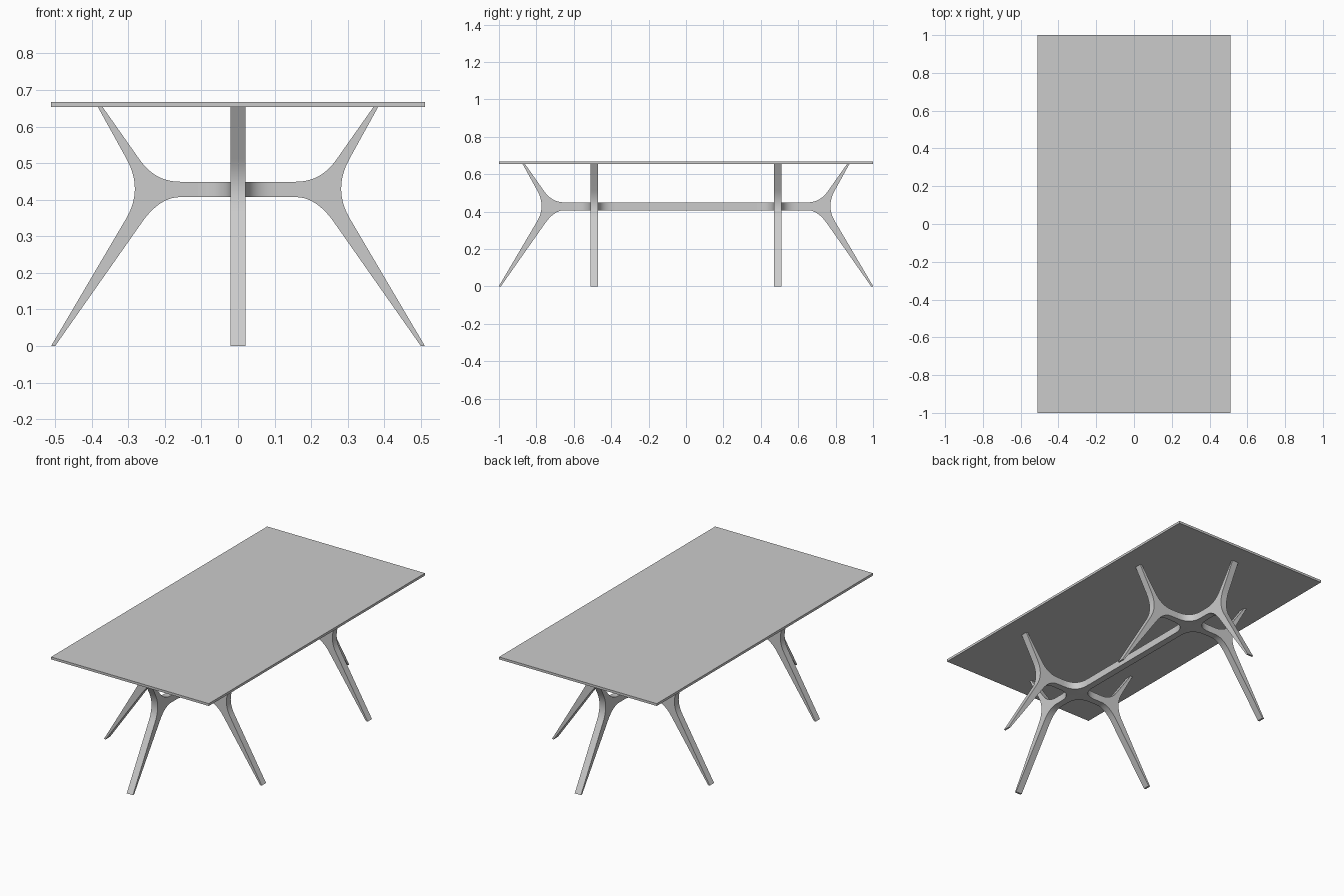
import bpy, bmesh, math
from mathutils import Vector

cube = bpy.data.objects.get("Cube")
if cube:
    bpy.data.objects.remove(cube, do_unlink=True)

grey = bpy.data.materials.new("light grey")
grey.use_nodes = True
colour = (0.6, 0.6, 0.6, 1)
grey.diffuse_color = colour
grey.node_tree.nodes["Principled BSDF"].inputs["Base Color"].default_value = colour

THICK = 0.04              # width of every leg and rail
RAIL_LOW, RAIL_HIGH = 0.407, 0.449
TOP_LOW, TOP_HIGH = 0.653, 0.667
HUB_Y = 0.49              # distance of each leg crossing from the centre


def arc(a, corner, b, steps=10):
    """Rounded corner running from a to b."""
    a, c, b = Vector(a), Vector(corner), Vector(b)
    ts = [i / steps for i in range(steps + 1)]
    return [a * (1 - t) ** 2 + c * 2 * t * (1 - t) + b * t * t for t in ts]


def prism(name, points, place, depth):
    """Extrude a flat outline; place maps (u, v) into space."""
    bm = bmesh.new()
    face = bm.faces.new([bm.verts.new(place(u, v)) for u, v in points])
    moved = bmesh.ops.extrude_face_region(bm, geom=[face])["geom"]
    bmesh.ops.translate(bm, vec=depth, verts=[v for v in moved if isinstance(v, bmesh.types.BMVert)])
    bmesh.ops.recalc_face_normals(bm, faces=bm.faces[:])
    mesh = bpy.data.meshes.new(name)
    bm.to_mesh(mesh)
    bm.free()
    mesh.materials.append(grey)
    obj = bpy.data.objects.new(name, mesh)
    bpy.context.collection.objects.link(obj)
    bpy.ops.object.select_all(action="DESELECT")
    obj.select_set(True)
    bpy.context.view_layer.objects.active = obj
    bpy.ops.object.shade_smooth_by_angle(angle=math.radians(30))
    return obj


def frame_outline(reach):
    """Rail with a forked, tapering leg at both ends, moved out by reach."""
    half = arc((0.158, RAIL_HIGH), (0.226, RAIL_HIGH), (0.268, 0.508))
    half += [Vector((0.37, TOP_LOW)), Vector((0.383, TOP_LOW))]
    half += arc((0.305, 0.512), (0.2586, 0.428), (0.306, 0.348))
    half += [Vector((0.511, 0)), Vector((0.50, 0))]
    half += arc((0.262, 0.339), (0.214, RAIL_LOW), (0.158, RAIL_LOW))
    right = [(p.x + reach, p.y) for p in half]
    return right + [(-u, v) for u, v in reversed(right)]


# Table top
w, l = 0.511, 1.0
prism("table_top", [(-w, -l), (w, -l), (w, l), (-w, l)],
      lambda u, v: (u, v, TOP_LOW), (0, 0, TOP_HIGH - TOP_LOW))

# Long frame with the two end legs
prism("long_frame", frame_outline(HUB_Y),
      lambda u, v: (-THICK / 2, u, v), (THICK, 0, 0))

# Plan of a crossing, with hollow rounded corners
inner, outer = THICK / 2, 0.11
hub = []
for sx, sy in ((1, 1), (-1, 1), (-1, -1), (1, -1)):
    corner = arc((sx * outer, sy * inner), (sx * inner, sy * inner), (sx * inner, sy * outer))
    hub += corner if sx * sy > 0 else corner[::-1]

# Cross frames and crossing hubs
for side, label in ((-1, "front"), (1, "back")):
    y = side * HUB_Y
    prism(label + "_cross_frame", frame_outline(0),
          lambda u, v: (u, y - THICK / 2, v), (0, THICK, 0))
    prism(label + "_hub", hub,
          lambda u, v: (u, y + v, RAIL_LOW), (0, 0, RAIL_HIGH - RAIL_LOW))
